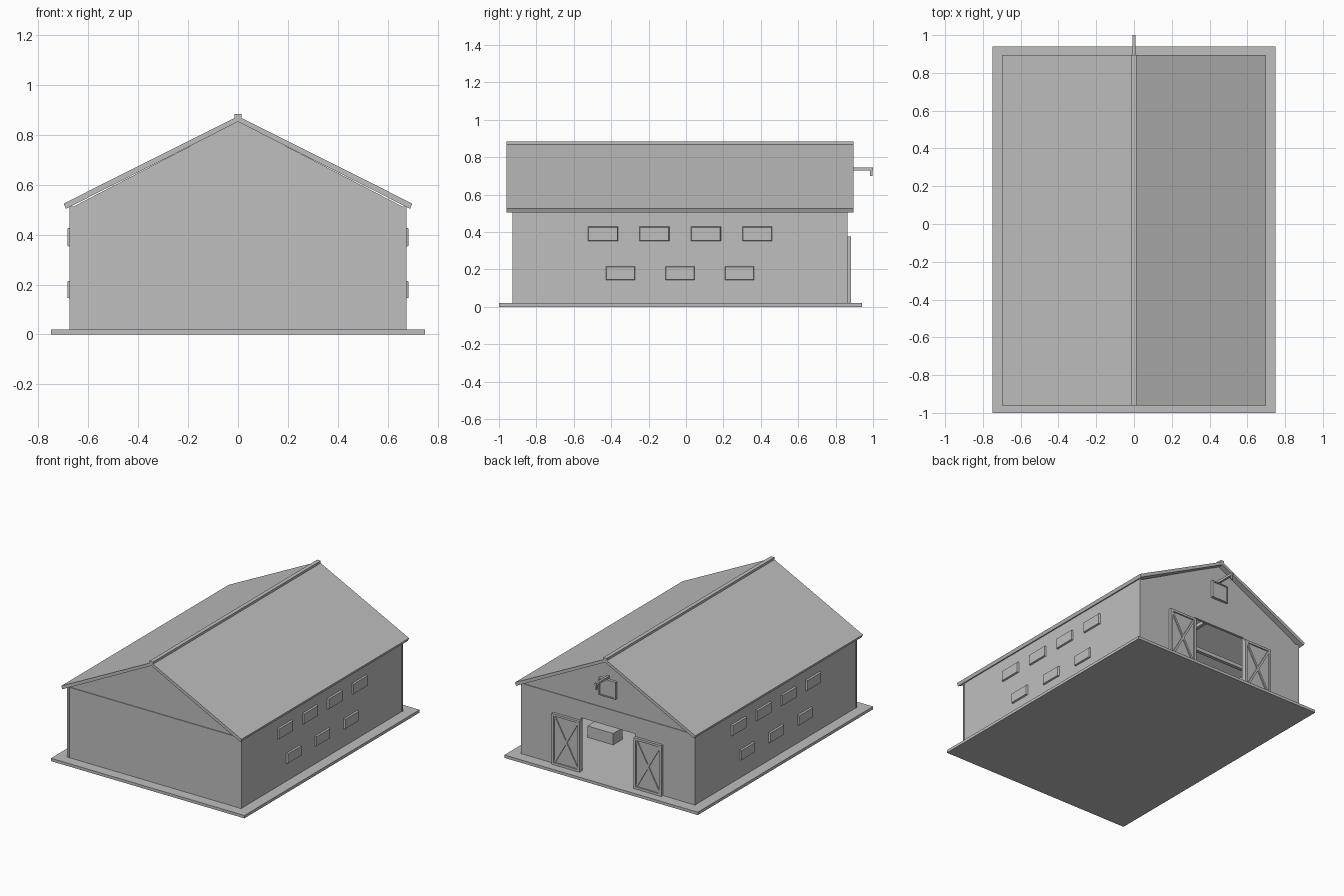
import bpy, bmesh
from mathutils import Vector

if "Cube" in bpy.data.objects:
    bpy.data.objects.remove(bpy.data.objects["Cube"], do_unlink=True)

grey = bpy.data.materials.new("plain grey")
grey.use_nodes = True
grey.diffuse_color = (0.52, 0.52, 0.52, 1)
grey.node_tree.nodes["Principled BSDF"].inputs["Base Color"].default_value = grey.diffuse_color


def finish(name, bm, mirror):
    bmesh.ops.recalc_face_normals(bm, faces=bm.faces)
    mesh = bpy.data.meshes.new(name)
    bm.to_mesh(mesh)
    bm.free()
    mesh.materials.append(grey)
    obj = bpy.data.objects.new(name, mesh)
    bpy.context.collection.objects.link(obj)
    if mirror:
        mod = obj.modifiers.new("mirror", 'MIRROR')
        mod.use_clip = False
        mod.use_mirror_merge = False
    return obj


def extrude(name, profile, y0, y1, mirror=False):
    """Solid from an (x, z) profile swept along y."""
    bm = bmesh.new()
    face = bm.faces.new([bm.verts.new((x, y0, z)) for x, z in profile])
    new = bmesh.ops.extrude_face_region(bm, geom=[face])["geom"]
    verts = [v for v in new if isinstance(v, bmesh.types.BMVert)]
    bmesh.ops.translate(bm, verts=verts, vec=(0, y1 - y0, 0))
    return finish(name, bm, mirror)


def box(name, x, y, z, mirror=False):
    return extrude(name, [(x[0], z[0]), (x[1], z[0]), (x[1], z[1]), (x[0], z[1])], *y, mirror)


def brace(name, a, b, width, y, mirror=False):
    """Flat diagonal bar between two (x, z) points."""
    a, b = Vector(a), Vector(b)
    d = (b - a).normalized() * width / 2
    n = Vector((-d.y, d.x))
    return extrude(name, [a + n, b + n, b - n, a - n], *y, mirror)


def framed_panel(name, x, z, y, rail, mirror=False):
    """Panel with raised border rails; y gives back, panel face, rail face."""
    box(name + "_panel", x, y[:2], z, mirror)
    for i, xs in enumerate([(x[0], x[0] + rail), (x[1] - rail, x[1])]):
        box(f"{name}_stile_{i + 1}", xs, y[1:], z, mirror)
    for i, zs in enumerate([(z[0], z[0] + rail), (z[1] - rail, z[1])]):
        box(f"{name}_rail_{i + 1}", (x[0] + rail, x[1] - rail), y[1:], zs, mirror)


FLOOR, EAVE, FRONT, BACK = 0.02, 0.513, -0.926, 0.862

# Foundation slab
box("foundation", (-0.75, 0.75), (-1, 0.94), (0, FLOOR))

# Walls, with the barn door opening at the back
box("side_wall", (0.655, 0.673), (FRONT, BACK), (FLOOR, EAVE), True)
box("front_wall", (-0.66, 0.66), (FRONT, FRONT + 0.018), (FLOOR, EAVE))
opening = 0.21
extrude("back_wall", [(-0.66, FLOOR), (-opening, FLOOR), (-opening, 0.395), (opening, 0.395),
                      (opening, FLOOR), (0.66, FLOOR), (0.66, EAVE), (-0.66, EAVE)],
        BACK - 0.018, BACK)
gable = [(-0.66, EAVE), (0.66, EAVE), (0, 0.855)]
extrude("front_gable", gable, FRONT + 0.005, FRONT + 0.018)
extrude("back_gable", gable, BACK - 0.018, BACK - 0.005)
for name, y in (("front", (FRONT - 0.002, FRONT + 0.01)), ("back", (BACK - 0.01, BACK + 0.002))):
    box(name + "_corner_post", (0.66, 0.676), y, (FLOOR, EAVE), True)

# Roof slopes and ridge cap
extrude("roof_slope", [(0, 0.875), (0.699, 0.525), (0.69, 0.504), (0, 0.853)], -0.96, 0.896, True)
box("ridge_cap", (-0.014, 0.014), (-0.96, 0.896), (0.86, 0.884))


# Raised side windows with tapered edges
def window(name, y, z, width, height):
    bm = bmesh.new()
    bmesh.ops.create_cube(bm, size=1)
    for v in bm.verts:
        outer = v.co.x > 0
        inset = 0.006 if outer else 0
        v.co = Vector((0.684 if outer else 0.665, y + v.co.y * (width - 2 * inset),
                       z + v.co.z * (height - 2 * inset)))
    finish(name, bm, True)


for i in range(4):
    window(f"upper_window_{i + 1}", -0.444 + i * 0.275, 0.39, 0.165, 0.082)
for i in range(3):
    window(f"lower_window_{i + 1}", -0.35 + i * 0.318, 0.18, 0.16, 0.078)

# Sliding barn doors with cross braces
door_x, door_z = (0.21, 0.425), (FLOOR, 0.377)
framed_panel("barn_door", door_x, door_z, (BACK, 0.872, 0.881), 0.016, True)
left, right, low, high = door_x[0] + 0.016, door_x[1] - 0.016, door_z[0] + 0.016, door_z[1] - 0.016
brace("barn_door_brace_up", (left, low), (right, high), 0.014, (0.872, 0.879), True)
brace("barn_door_brace_down", (left, high), (right, low), 0.014, (0.872, 0.879), True)

# Loft hatch and hoist beam
framed_panel("loft_hatch", (-0.065, 0.065), (0.6, 0.722), (BACK - 0.006, 0.87, 0.876), 0.008)
box("hoist_beam", (-0.008, 0.008), (BACK - 0.01, 1), (0.73, 0.746))
box("hoist_hook", (-0.006, 0.006), (0.985, 0.997), (0.7, 0.73))

# Interior beams and a hay bale
for i in range(3):
    box(f"tie_beam_{i + 1}", (-0.655, 0.655), (-0.5 + i * 0.45, -0.475 + i * 0.45), (0.487, EAVE))
box("long_beam", (-0.0125, 0.0125), (FRONT + 0.018, BACK - 0.018), (0.487, 0.512))
box("hay_bale", (0.27, 0.47), (0.32, 0.42), (FLOOR, 0.1))
